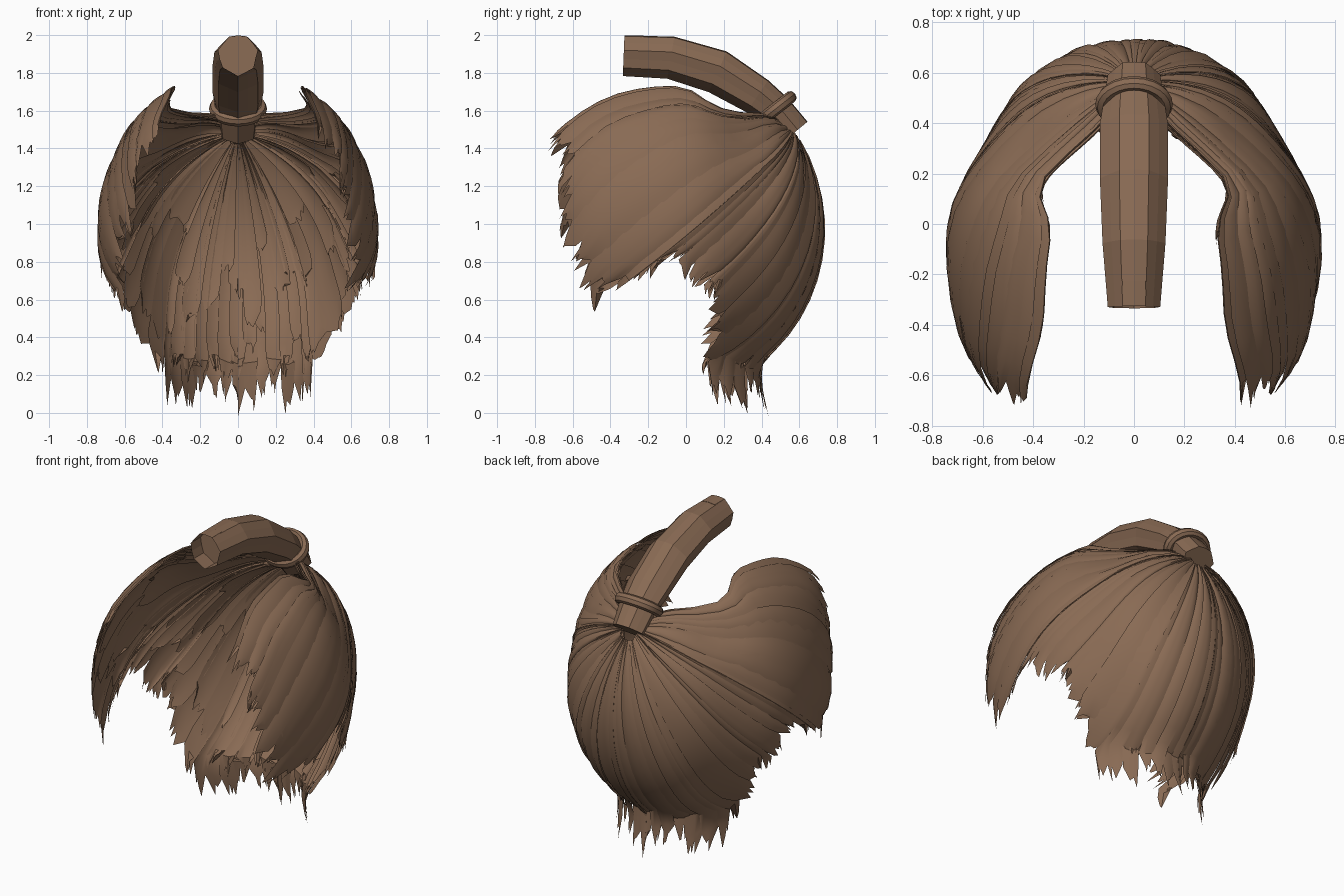
import bpy, bmesh, math, random
from mathutils import Vector

random.seed(4)
if "Cube" in bpy.data.objects:
    bpy.data.objects.remove(bpy.data.objects["Cube"])

brown = bpy.data.materials.new("brown_hair")
brown.use_nodes = True
colour = (0.25, 0.145, 0.088, 1)
brown.diffuse_color = colour
brown.node_tree.nodes["Principled BSDF"].inputs["Base Color"].default_value = colour

# Head ellipsoid that the hair follows
CENTRE = Vector((0, -0.1, 0.97))
RADII = Vector((0.74, 0.83, 0.87))
KNOT = Vector((0, 0.79, 0.61)).normalized()
NAPE = 0.27

# Hairline of one side as (angle from the back, height), crown edge to nape
HAIRLINE = [(144, 1.38), (134, 1.3), (134, 1.1), (131, 0.88), (128, 0.65),
            (113, 0.63), (97, 0.77), (84, 0.8), (79, 0.66), (71, 0.68),
            (74, 0.4), (62, 0.13), (40, 0.05), (18, 0.06), (0, 0.02)]
LAST = len(HAIRLINE) - 1


def finish(name, bm, angle=None):
    mesh = bpy.data.meshes.new(name)
    bmesh.ops.recalc_face_normals(bm, faces=bm.faces)
    bm.to_mesh(mesh)
    bm.free()
    mesh.materials.append(brown)
    obj = bpy.data.objects.new(name, mesh)
    bpy.context.collection.objects.link(obj)
    if angle is not None:
        bpy.ops.object.select_all(action="DESELECT")
        obj.select_set(True)
        bpy.context.view_layer.objects.active = obj
        bpy.ops.object.shade_smooth_by_angle(angle=math.radians(angle))


def bell(value, middle, spread):
    return math.exp(-((value - middle) / spread) ** 2)


def ramp(value, low, high):
    return min(max((value - low) / (high - low), 0), 1)


def hair_point(u, t, lift):
    """Point at fraction t along the strand that ends at hairline position u."""
    u = min(max(u, 0), LAST)
    i = min(int(u), LAST - 1)
    (a0, z0), (a1, z1) = HAIRLINE[i], HAIRLINE[i + 1]
    angle = math.radians(a0 + (a1 - a0) * (u - i))
    tip_z = z0 + (z1 - z0) * (u - i)
    hang = max(NAPE - tip_z, 0)
    up = (max(tip_z, NAPE) - CENTRE.z) / RADII.z
    flat = math.sqrt(1 - up * up)
    tip = Vector((math.sin(angle) * flat, math.cos(angle) * flat, up))
    # Great-circle sweep over the head, then a hanging tail at the nape
    arc = KNOT.angle(tip)
    travel = t * (arc + hang)
    s = min(travel / arc, 1)
    d = (KNOT * math.sin((1 - s) * arc) + tip * math.sin(s * arc)) / math.sin(arc)
    # Bow the crown edge into a U-shaped opening
    y = d.y * RADII.y + CENTRE.y
    edge = max(0, 1 - u / 6)
    d.x += edge * (0.25 * bell(y, 0.19, 0.15) - 0.08 * bell(y, -0.4, 0.2))
    d.normalize()
    flare = 1 + lift + 0.09 * max(0, 1 - u / 2) * s ** 3
    p = CENTRE + Vector([a * b for a, b in zip(d, RADII)]) * flare
    # Narrow the head behind the ears and flatten the crown
    p.x *= 1 - 0.08 * bell(p.y, 0.38, 0.22) + 0.04 * bell(p.y, -0.6, 0.2)
    p.z -= 0.07 * bell(p.y, 0.31, 0.15) * ramp(p.z, 1.3, 1.5)
    p.z -= 0.03 * ramp(p.z, 1.5, 1.7)
    tail = max(travel - arc, 0)
    p.z -= tail
    p.y += 0.5 * tail * tail
    return p


def add_lock(bm, side, u, width, length, lift, steps=14):
    """A flat lock, tilted to overlap its neighbour, with a ragged tip."""
    tilt = random.choice((-1, 1)) * 0.006
    skew = random.uniform(-0.6, 0.6)
    ragged = [random.uniform(-0.05, 0.01) for _ in range(5)]
    previous = None
    for k in range(steps + 1):
        t = 0.05 + (length - 0.05) * k / steps
        taper = (0.85, 0.3)[k - steps + 1] if k >= steps - 1 else 1
        row = []
        for j in range(5):
            across = j / 2 - 1
            offset = width * (across * taper + skew * (1 - taper))
            arch = 0.005 * (1 - across * across) + tilt * across
            jag = ragged[j] if k == steps else 0
            p = hair_point(u + offset, t + jag, lift + arch)
            row.append(bm.verts.new((p.x * side, p.y, p.z)))
        if previous:
            for j in range(4):
                bm.faces.new((previous[j], previous[j + 1], row[j + 1], row[j]))
        previous = row


# Layers: name, locks per hairline step, shortest, longest, lift
LAYERS = [("outer_hair", 2, 0.96, 1.05, 0.0),
          ("middle_hair", 2, 0.75, 0.98, -0.015),
          ("inner_hair", 1.5, 0.4, 0.75, -0.028)]
for side, label in ((1, "left"), (-1, "right")):
    for name, density, low, high, lift in LAYERS:
        bm = bmesh.new()
        for n in range(int(LAST * density) + 1):
            add_lock(bm, side, n / density, random.uniform(0.55, 0.75) / density,
                     random.uniform(low, high), lift + random.uniform(-0.006, 0.006))
        finish(f"{name}_{label}", bm, 35)

# Topknot: faceted tube as (y, z, half width, half height)
KNOT_PATH = [(0.575, 1.485, 0.1, 0.09), (0.48, 1.6, 0.115, 0.09),
             (0.38, 1.68, 0.13, 0.1), (0.17, 1.81, 0.13, 0.115),
             (-0.08, 1.885, 0.12, 0.11), (-0.33, 1.895, 0.1, 0.105)]
SIDES = 14
ridges = [1 + 0.07 * (-1) ** k * random.uniform(0.2, 1) for k in range(SIDES)]
bm = bmesh.new()
rings = []
for i, (y, z, wide, high) in enumerate(KNOT_PATH):
    before, after = KNOT_PATH[max(i - 1, 0)], KNOT_PATH[min(i + 1, len(KNOT_PATH) - 1)]
    along = Vector((0, after[0] - before[0], after[1] - before[1])).normalized()
    normal = Vector((0, along.z, -along.y))
    ring = []
    for k in range(SIDES):
        a = math.tau * (k + 0.5) / SIDES
        p = Vector((0, y, z)) + normal * (math.sin(a) * high * ridges[k])
        p.x = math.cos(a) * wide * ridges[k]
        ring.append(bm.verts.new(p))
    rings.append(ring)
for a, b in zip(rings, rings[1:]):
    for k in range(SIDES):
        m = (k + 1) % SIDES
        bm.faces.new((a[k], a[m], b[m], b[k]))
bm.faces.new(rings[0])
# Hollow front end
front = bm.faces.new(rings[-1])
bmesh.ops.inset_region(bm, faces=[front], thickness=0.03, depth=0)
for v in front.verts:
    v.co.y += 0.1
finish("topknot", bm)

# Tie around the base of the topknot
bpy.ops.mesh.primitive_torus_add(major_segments=24, minor_segments=8, major_radius=0.12,
                                 minor_radius=0.028, location=(0, 0.475, 1.61),
                                 rotation=(math.radians(38), 0, 0))
tie = bpy.context.object
tie.name = "hair_tie"
tie.scale = (1.04, 0.88, 1.15)
tie.data.materials.append(brown)
bpy.ops.object.shade_smooth_by_angle(angle=math.radians(40))
